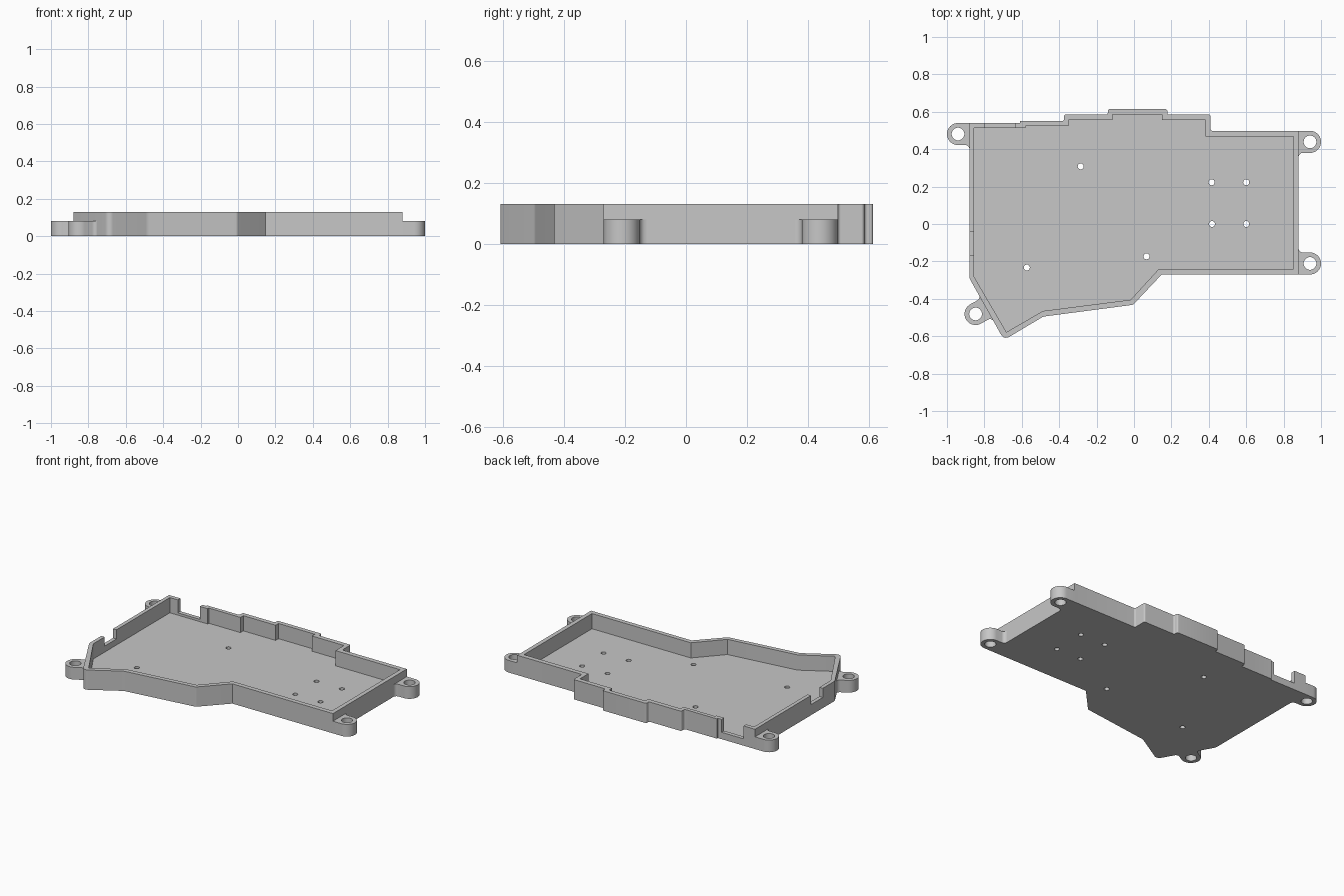
import bpy, bmesh
from math import pi, cos, sin, radians
from mathutils import Vector, Matrix

cube = bpy.data.objects.get("Cube")
if cube:
    bpy.data.objects.remove(cube)

HEIGHT, FLOOR, LUG_H = 0.13, 0.03, 0.08

GREY = (0.57, 0.57, 0.57, 1)
grey = bpy.data.materials.new("plain grey")
grey.use_nodes = True
grey.diffuse_color = GREY
grey.node_tree.nodes["Principled BSDF"].inputs["Base Color"].default_value = GREY


def rounded(points, steps=5):
    """Closed outline from (x, y, corner radius) points."""
    out = []
    for i, (x, y, r) in enumerate(points):
        p = Vector((x, y))
        if r == 0:
            out.append(p)
            continue
        a = (Vector(points[i - 1][:2]) - p).normalized()
        b = (Vector(points[(i + 1) % len(points)][:2]) - p).normalized()
        half = a.angle(b) / 2
        reach = r * cos(half) / sin(half)
        centre = p + (a + b).normalized() * (r / sin(half))
        start, end = p + a * reach - centre, p + b * reach - centre
        for k in range(steps + 1):
            out.append(centre + start.lerp(end, k / steps).normalized() * r)
    return out


def prism(name, outline, z0, z1):
    bm = bmesh.new()
    base = bm.faces.new([bm.verts.new((p[0], p[1], z0)) for p in outline])
    top = bmesh.ops.extrude_face_region(bm, geom=[base])["geom"]
    moved = [v for v in top if isinstance(v, bmesh.types.BMVert)]
    bmesh.ops.translate(bm, verts=moved, vec=(0, 0, z1 - z0))
    bmesh.ops.recalc_face_normals(bm, faces=bm.faces)
    mesh = bpy.data.meshes.new(name)
    bm.to_mesh(mesh)
    bm.free()
    mesh.materials.append(grey)
    obj = bpy.data.objects.new(name, mesh)
    bpy.context.collection.objects.link(obj)
    return obj


def circle(x, y, r, n=32):
    return [(x + r * cos(2 * pi * i / n), y + r * sin(2 * pi * i / n)) for i in range(n)]


def box(x0, x1, y0, y1):
    return [(x0, y0), (x1, y0), (x1, y1), (x0, y1)]


def select(obj):
    bpy.ops.object.select_all(action="DESELECT")
    obj.select_set(True)
    bpy.context.view_layer.objects.active = obj


def cut(obj, outline, z0, z1):
    cutter = prism("cutter", outline, z0, z1)
    cutter.hide_render = True
    mod = obj.modifiers.new("cut", "BOOLEAN")
    mod.operation, mod.solver, mod.object = "DIFFERENCE", "EXACT", cutter
    select(obj)
    bpy.ops.object.modifier_apply(modifier=mod.name)
    bpy.data.objects.remove(cutter)


def smooth(obj):
    select(obj)
    bpy.ops.object.shade_smooth_by_angle(angle=radians(30))


# Tray body: stepped back edge, angled front edge
S = 0.01
outer = rounded([
    (-0.88, 0.54, 0), (-0.61, 0.54, 0), (-0.61, 0.55, 0), (-0.375, 0.55, S),
    (-0.375, 0.585, S), (-0.14, 0.585, S), (-0.14, 0.614, S), (0.178, 0.614, S),
    (0.178, 0.585, S), (0.41, 0.585, S), (0.41, 0.498, S), (0.88, 0.498, 0),
    (0.88, -0.27, 0), (0.148, -0.27, 0), (-0.005, -0.432, 0.02), (-0.485, -0.495, 0.05),
    (-0.695, -0.62, 0.03), (-0.88, -0.29, 0.03)])
inner = [
    (-0.855, 0.513), (-0.58, 0.513), (-0.58, 0.525), (-0.35, 0.525), (-0.35, 0.555),
    (-0.115, 0.555), (-0.115, 0.585), (0.15, 0.585), (0.15, 0.555), (0.383, 0.555),
    (0.383, 0.467), (0.852, 0.467), (0.852, -0.24), (0.133, -0.24), (-0.018, -0.405),
    (-0.487, -0.465), (-0.682, -0.578), (-0.855, -0.282)]
tray = prism("tray_body", outer, 0, HEIGHT)
cut(tray, inner, FLOOR, 0.3)

# Cable openings in the back and right-hand walls
cut(tray, box(-0.797, -0.637, 0.49, 0.6), 0.045, 0.3)
cut(tray, box(-0.95, -0.84, -0.165, -0.042), 0.07, 0.3)

# Small screw holes through the floor
for x, y in [(-0.285, 0.308), (-0.573, -0.233), (0.067, -0.173),
             (0.415, 0.223), (0.6, 0.223), (0.417, 0), (0.6, 0)]:
    cut(tray, circle(x, y, 0.016, 20), -0.1, 0.1)
smooth(tray)


# Mounting lugs: rounded tab pointing away from the wall, filleted into it
def lug(name, x, y, angle, wall, fillets):
    R, F = 0.059, 0.022
    pts = [(R * cos(pi / 2 + pi * i / 20), R * sin(pi / 2 + pi * i / 20)) for i in range(21)]
    for side in (-1, 1):
        if side in fillets:
            edge = [(wall - F + F * sin(t), side * (R + F - F * cos(t)))
                    for t in [pi / 2 * k / 5 for k in range(6)]]
            edge.append((wall + 0.012, side * (R + F)))
        else:
            edge = [(wall + 0.012, side * R)]
        pts += edge if side < 0 else edge[::-1]
    turn = Matrix.Rotation(angle, 2)
    obj = prism(name, [turn @ Vector(p) + Vector((x, y)) for p in pts], 0, LUG_H)
    cut(obj, circle(x, y, 0.034), -0.1, 0.2)
    smooth(obj)


lug("back_left_lug", 0.941, 0.439, pi, 0.061, (1,))
lug("front_left_lug", 0.941, -0.211, pi, 0.061, (-1,))
lug("back_right_lug", -0.941, 0.481, 0, 0.061, (-1,))
lug("front_right_lug", -0.847, -0.481, radians(29), 0.066, (-1, 1))
